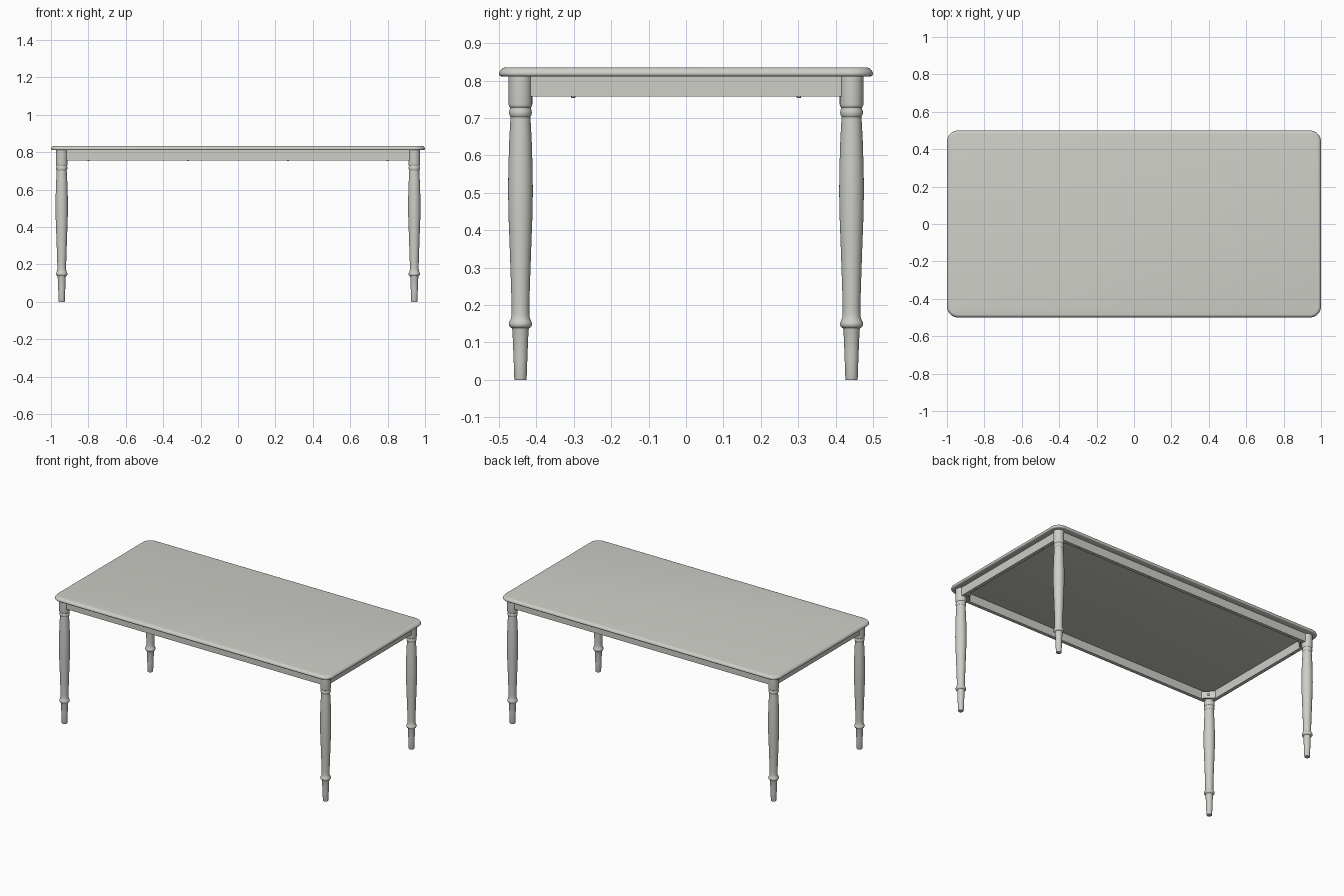
import bpy, bmesh, math
from mathutils import Matrix, Vector

if "Cube" in bpy.data.objects:
    bpy.data.objects.remove(bpy.data.objects["Cube"])

mat = bpy.data.materials.new("pale grey")
mat.diffuse_color = (0.62, 0.62, 0.58, 1)
mat.use_nodes = True
mat.node_tree.nodes["Principled BSDF"].inputs["Base Color"].default_value = mat.diffuse_color

LX, LY = 0.9425, 0.4425      # leg centres
APRON_LOW, TOP_LOW = 0.757, 0.811


def finish(name, bm, smooth=True):
    bmesh.ops.recalc_face_normals(bm, faces=bm.faces)
    me = bpy.data.meshes.new(name)
    bm.to_mesh(me)
    bm.free()
    me.materials.append(mat)
    ob = bpy.data.objects.new(name, me)
    bpy.context.collection.objects.link(ob)
    if smooth:
        bpy.ops.object.select_all(action='DESELECT')
        ob.select_set(True)
        bpy.context.view_layer.objects.active = ob
        bpy.ops.object.shade_smooth_by_angle(angle=math.radians(35))
    return ob


def skin(name, rings):
    """Join stacked closed rings of points and cap both ends."""
    bm = bmesh.new()
    vs = [[bm.verts.new(p) for p in r] for r in rings]
    n = len(vs[0])
    for a, b in zip(vs, vs[1:]):
        for i in range(n):
            j = (i + 1) % n
            bm.faces.new((a[i], a[j], b[j], b[i]))
    bm.faces.new(vs[0])
    bm.faces.new(vs[-1])
    return finish(name, bm)


def lathe(name, x, y, profile, n=32):
    return skin(name, [[(x + r * math.cos(2 * math.pi * i / n),
                         y + r * math.sin(2 * math.pi * i / n), z)
                        for i in range(n)] for r, z in profile])


def box(name, centre, size, angle=0):
    bm = bmesh.new()
    m = (Matrix.Translation(centre) @ Matrix.Rotation(angle, 4, 'Z')
         @ Matrix.Diagonal((*size, 1)))
    bmesh.ops.create_cube(bm, size=1, matrix=m)
    return finish(name, bm, False)


def rounded_rect(inset, z, radius=0.06, n=10):
    pts = []
    for k, (sx, sy) in enumerate([(1, 1), (-1, 1), (-1, -1), (1, -1)]):
        for i in range(n + 1):
            a = math.pi / 2 * (k + i / n)
            pts.append((sx * (1 - radius) + (radius - inset) * math.cos(a),
                        sy * (0.5 - radius) + (radius - inset) * math.sin(a), z))
    return pts


# Table top with a moulded edge
skin("table_top", [rounded_rect(i, z) for i, z in [
    (0.008, TOP_LOW), (0.004, 0.812), (0.001, 0.815), (0, 0.819), (0.001, 0.823),
    (0.004, 0.828), (0.008, 0.832), (0.012, 0.834), (0.015, 0.8345)]])

# Turned legs
leg_profile = [
    (0.0155, 0), (0.0165, 0.003), (0.0185, 0.06), (0.0215, 0.133), (0.023, 0.138),
    (0.028, 0.141), (0.031, 0.146), (0.031, 0.152), (0.028, 0.158), (0.025, 0.165),
    (0.0235, 0.175), (0.0235, 0.195), (0.0255, 0.26), (0.029, 0.36), (0.032, 0.44),
    (0.033, 0.50), (0.0325, 0.56), (0.030, 0.64), (0.027, 0.695), (0.0265, 0.703),
    (0.029, 0.707), (0.0305, 0.713), (0.030, 0.719), (0.028, 0.724), (0.028, 0.728),
    (0.031, 0.732), (0.0315, 0.736), (0.0315, TOP_LOW)]

brace_z = 0.782
for fy, sy in (("front", -1), ("back", 1)):
    for fx, sx in (("left", -1), ("right", 1)):
        side = f"{fy}_{fx}"
        lathe(side + "_leg", sx * LX, sy * LY, leg_profile)
        # Diagonal corner brace with its bolt
        d = Vector((-sx, -sy, 0)).normalized()
        corner = Vector((sx * 0.938, sy * 0.438, brace_z))
        ang = math.atan2(d.y, d.x)
        box(side + "_brace", corner + d * 0.037, (0.01, 0.082, 0.045), ang)
        bm = bmesh.new()
        m = (Matrix.Translation(corner + d * 0.046) @ Matrix.Rotation(ang, 4, 'Z')
             @ Matrix.Rotation(math.pi / 2, 4, 'Y'))
        bmesh.ops.create_cone(bm, cap_ends=True, segments=12, radius1=0.007,
                              radius2=0.007, depth=0.01, matrix=m)
        finish(side + "_bolt", bm)

# Aprons between the legs, with small studs underneath
h, zc, t = TOP_LOW - APRON_LOW, (TOP_LOW + APRON_LOW) / 2, 0.022
stud = [(0.004, APRON_LOW - 0.004), (0.006, APRON_LOW - 0.002), (0.006, APRON_LOW + 0.001)]
for s, long_name, short_name in ((-1, "front", "left"), (1, "back", "right")):
    box(long_name + "_apron", (0, s * 0.449, zc), (2 * LX, t, h))
    box(short_name + "_apron", (s * 0.949, 0, zc), (t, 2 * LY, h))
    for x in (-0.8, -0.267, 0.267, 0.8):
        lathe(long_name + "_stud", x, s * 0.449, stud, 12)
    for y in (-0.302, 0.302):
        lathe(short_name + "_stud", s * 0.949, y, stud, 12)
